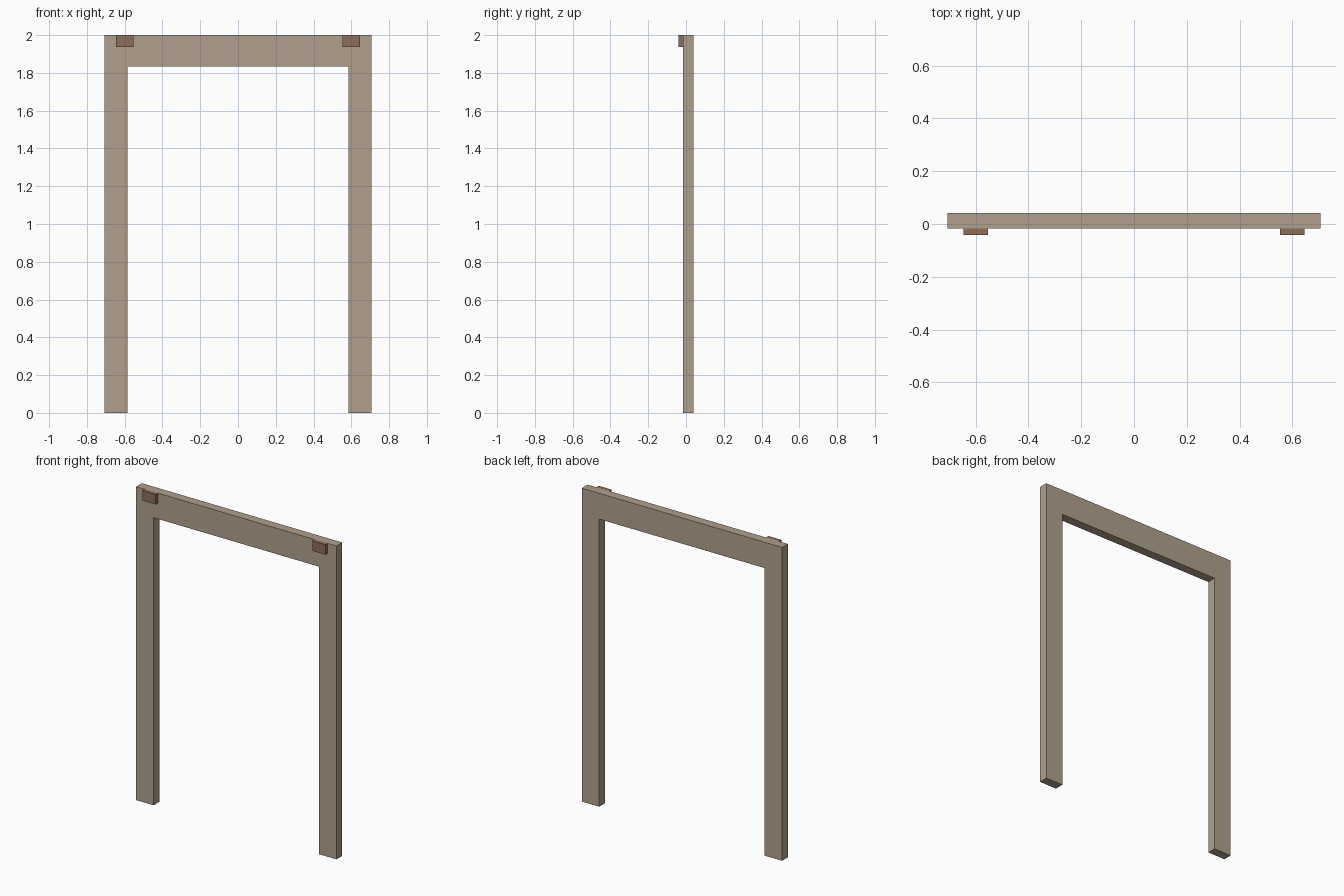
import bpy
import bmesh
from mathutils import Vector

cube = bpy.data.objects.get("Cube")
if cube:
    bpy.data.objects.remove(cube, do_unlink=True)

HALF_WIDTH, HEIGHT = 0.707, 2.0
INNER_HALF, INNER_TOP = 0.584, 1.835
FRONT, BACK = -0.017, 0.041


def make_material(name, color):
    mat = bpy.data.materials.new(name)
    mat.use_nodes = True
    mat.diffuse_color = color
    mat.node_tree.nodes["Principled BSDF"].inputs["Base Color"].default_value = color
    return mat


def extrude_profile(name, profile, y_front, y_back, mat):
    """Extrude an x/z outline from y_front to y_back."""
    bm = bmesh.new()
    face = bm.faces.new([bm.verts.new((x, y_front, z)) for x, z in profile])
    result = bmesh.ops.extrude_face_region(bm, geom=[face])
    moved = [g for g in result["geom"] if isinstance(g, bmesh.types.BMVert)]
    bmesh.ops.translate(bm, verts=moved, vec=Vector((0, y_back - y_front, 0)))
    if face.is_valid and not any(len(e.link_faces) > 1 for e in face.edges):
        bm.faces.remove(face)
    bmesh.ops.recalc_face_normals(bm, faces=bm.faces)
    mesh = bpy.data.meshes.new(name)
    bm.to_mesh(mesh)
    bm.free()
    mesh.materials.append(mat)
    obj = bpy.data.objects.new(name, mesh)
    bpy.context.collection.objects.link(obj)
    return obj


light_wood = make_material("light wood", (0.434, 0.352, 0.262, 1))
brown_wood = make_material("brown wood", (0.265, 0.156, 0.098, 1))

# Door surround: two posts and a lintel in one outline
right_half = [(-HALF_WIDTH, HEIGHT), (-HALF_WIDTH, 0), (-INNER_HALF, 0), (-INNER_HALF, INNER_TOP)]
left_half = [(-x, z) for x, z in reversed(right_half)]
extrude_profile("door_frame", right_half + left_half, FRONT, BACK, light_wood)

# Small blocks at the top corners of the front
for side, sign in (("left", 1), ("right", -1)):
    inner, outer = sign * 0.553, sign * 0.645
    outline = [(inner, 1.937), (outer, 1.937), (outer, HEIGHT), (inner, HEIGHT)]
    extrude_profile(side + "_block", outline, -BACK, FRONT, brown_wood)
